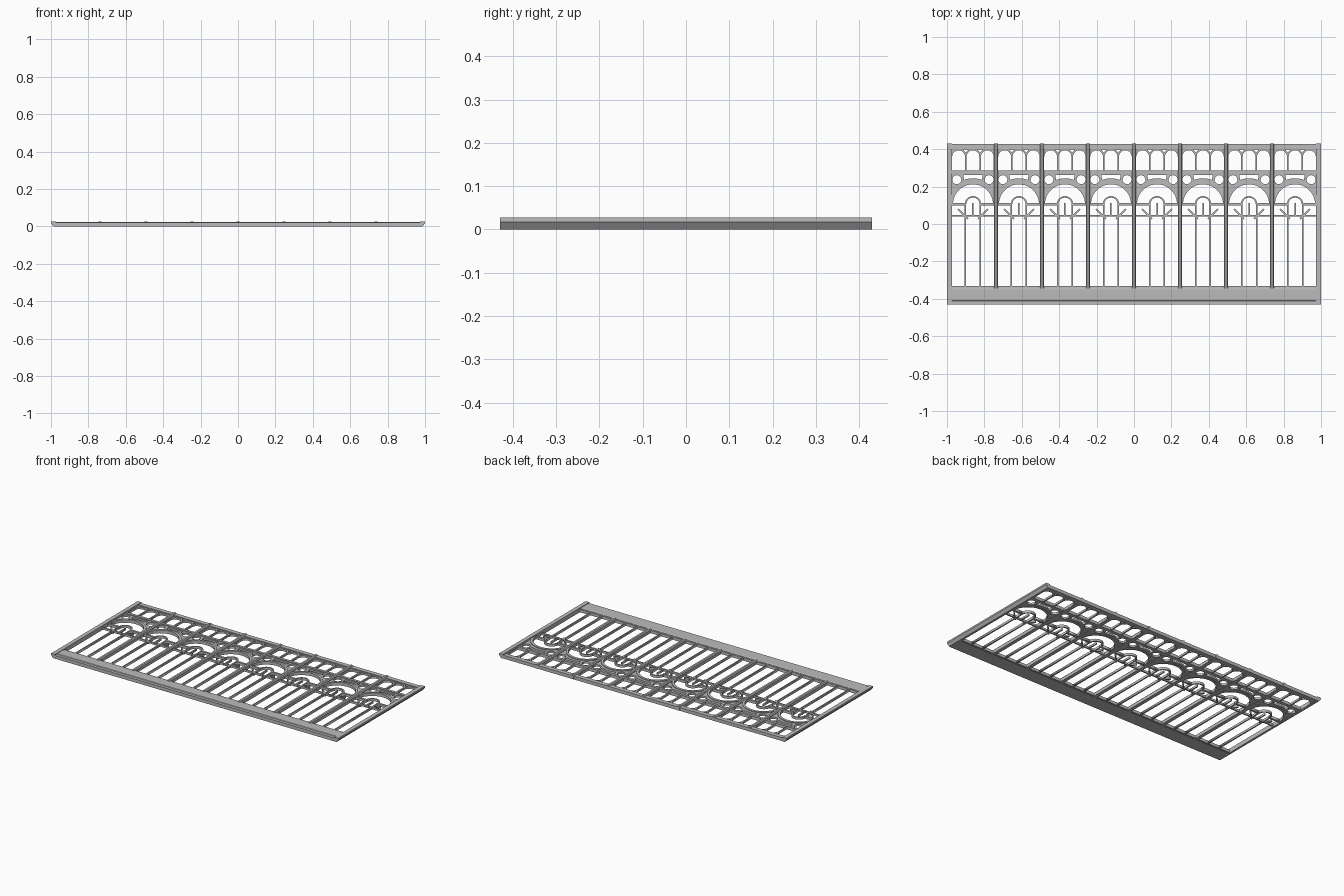
import bpy, bmesh
from math import sin, cos, pi, radians
from mathutils import Matrix

if "Cube" in bpy.data.objects:
    bpy.data.objects.remove(bpy.data.objects["Cube"], do_unlink=True)

BAYS = 8
PITCH = 0.246
HALF = PITCH / 2
SPRING = 0.105          # height of the big arch centre along the panel
MULLION = 0.04

grey = bpy.data.materials.new("warm grey metal")
grey.use_nodes = True
grey.diffuse_color = (0.5, 0.5, 0.5, 1)
grey.node_tree.nodes["Principled BSDF"].inputs["Base Color"].default_value = (0.5, 0.5, 0.5, 1)


def link(name, mesh, x=0):
    ob = bpy.data.objects.new(name, mesh)
    ob.location.x = x
    bpy.context.collection.objects.link(ob)
    return ob


def arc(cx, cy, r, a0, a1, n=16):
    return [(cx + r * cos(radians(a0 + (a1 - a0) * i / n)),
             cy + r * sin(radians(a0 + (a1 - a0) * i / n))) for i in range(n + 1)]


def rect(x0, x1, y0, y1):
    return [(x0, y0), (x1, y0), (x1, y1), (x0, y1)]


def band(cx, cy, r0, r1, n=24):
    return arc(cx, cy, r1, 0, 180, n) + arc(cx, cy, r0, 180, 0, n)


def plate(name, loops, z0, z1):
    """Filled outline with holes, given thickness; returns a mesh."""
    cu = bpy.data.curves.new(name, 'CURVE')
    cu.dimensions, cu.fill_mode, cu.extrude = '2D', 'BOTH', (z1 - z0) / 2
    for pts in loops:
        sp = cu.splines.new('POLY')
        sp.points.add(len(pts) - 1)
        for p, (x, y) in zip(sp.points, pts):
            p.co = (x, y, 0, 1)
        sp.use_cyclic_u = True
    tmp = link(name, cu)
    mesh = bpy.data.meshes.new_from_object(
        tmp.evaluated_get(bpy.context.evaluated_depsgraph_get()))
    bpy.data.objects.remove(tmp, do_unlink=True)
    bpy.data.curves.remove(cu)
    bm = bmesh.new()
    bm.from_mesh(mesh)
    bmesh.ops.remove_doubles(bm, verts=bm.verts, dist=1e-5)
    bmesh.ops.translate(bm, verts=bm.verts, vec=(0, 0, (z0 + z1) / 2))
    bmesh.ops.recalc_face_normals(bm, faces=bm.faces)
    bm.to_mesh(mesh)
    bm.free()
    mesh.name = name
    mesh.materials.clear()
    mesh.materials.append(grey)
    return mesh


def prism(name, section, start, end, axis):
    """Sweep a section (across, z) along x or y; returns a mesh."""
    bm = bmesh.new()
    ends = []
    for t in (start, end):
        ends.append([bm.verts.new((t, a, z) if axis == 'x' else (a, t, z)) for a, z in section])
    n = len(section)
    for e in ends:
        bm.faces.new(e)
    for i in range(n):
        j = (i + 1) % n
        bm.faces.new((ends[0][i], ends[0][j], ends[1][j], ends[1][i]))
    bmesh.ops.recalc_face_normals(bm, faces=bm.faces)
    mesh = bpy.data.meshes.new(name)
    bm.to_mesh(mesh)
    bm.free()
    mesh.materials.append(grey)
    return mesh


# Pierced web: small arcade above, round holes and slot over the big arch
web = [[(HALF, SPRING), (HALF, 0.41), (-HALF, 0.41), (-HALF, SPRING)]
       + arc(0, SPRING, 0.112, 180, 0, 28)]
for k in (-1, 0, 1):
    web.append([(k * 0.077 + 0.034, 0.28), *arc(k * 0.077, 0.36, 0.034, 0, 180, 14),
                (k * 0.077 - 0.034, 0.28)])
for s in (-1, 1):
    web.append(arc(s * 0.086, 0.237, 0.024, 0, 345, 23))
    web.append([(s * 0.0385, 0.381), (s * 0.0385 + 0.014, 0.398), (s * 0.0385 - 0.014, 0.398)])
web.append([(0.052, 0.262), (-0.052, 0.262)] + arc(0, SPRING, 0.139, 110, 70, 8))

# Spokes radiating between the small and big arch
spokes = []
for a in (45, 90, 135):
    m = Matrix.Rotation(radians(a), 2)
    spokes.append([tuple(m @ Matrix.Identity(2).col[0] * x + m.col[1] * y)
                   for x, y in rect(0.039, 0.112, -0.004, 0.004)])

parts = {
    "tracery_web": plate("tracery_web", web, 0.004, 0.016),
    "big_arch": plate("big_arch", [band(0, SPRING, 0.107, 0.122)], 0.002, 0.021),
    "small_arch": plate("small_arch", [band(0, SPRING, 0.036, 0.044)], 0.003, 0.018),
    "fan_spokes": plate("fan_spokes", spokes, 0.005, 0.017),
    "mullions": plate("mullions", [rect(s * MULLION - 0.004, s * MULLION + 0.004, -0.345, SPRING)
                                   for s in (-1, 1)], 0.0035, 0.0175),
    "transom": plate("transom", [rect(-HALF, -0.036, 0.098, 0.111),
                                 rect(0.036, HALF, 0.098, 0.111)], 0.003, 0.019),
}
for b in range(BAYS):
    x = (b - (BAYS - 1) / 2) * PITCH
    for name, mesh in parts.items():
        link(f"{name}_{b + 1}", mesh, x)

# Posts between the bays, chamfered on the upper side
post = prism("post", [(-0.011, 0.001), (0.011, 0.001), (0.011, 0.02), (0.006, 0.026),
                      (-0.006, 0.026), (-0.011, 0.02)], -0.345, 0.43, 'y')
for i in range(1, BAYS):
    link(f"post_{i}", post, (i - BAYS / 2) * PITCH)

# End posts with an undercut outer side
for side, s in (("right", -1), ("left", 1)):
    link(f"{side}_end_post", prism(f"{side}_end_post",
         [(s * x, z) for x, z in ((0.974, 0), (0.987, 0), (1, 0.017), (1, 0.027), (0.974, 0.027))],
         -0.43, 0.43, 'y'))

# Long rails running the full width
END = 0.98
for name, y0, y1, z0, z1 in (("top_rail", 0.401, 0.429, 0.001, 0.022),
                             ("middle_rail", 0.27, 0.286, 0.002, 0.021),
                             ("thin_crossbar", 0.041, 0.049, 0.004, 0.017),
                             ("sill", -0.345, -0.332, 0.002, 0.02)):
    link(name, prism(name, rect(y0, y1, z0, z1), -END, END, 'x'))

# Solid base board with a lowered front edge
link("base_board", prism("base_board", [(-0.43, 0), (-0.34, 0), (-0.34, 0.022), (-0.35, 0.024),
                                        (-0.408, 0.024), (-0.412, 0.021), (-0.43, 0.021)],
                         -END, END, 'x'))
